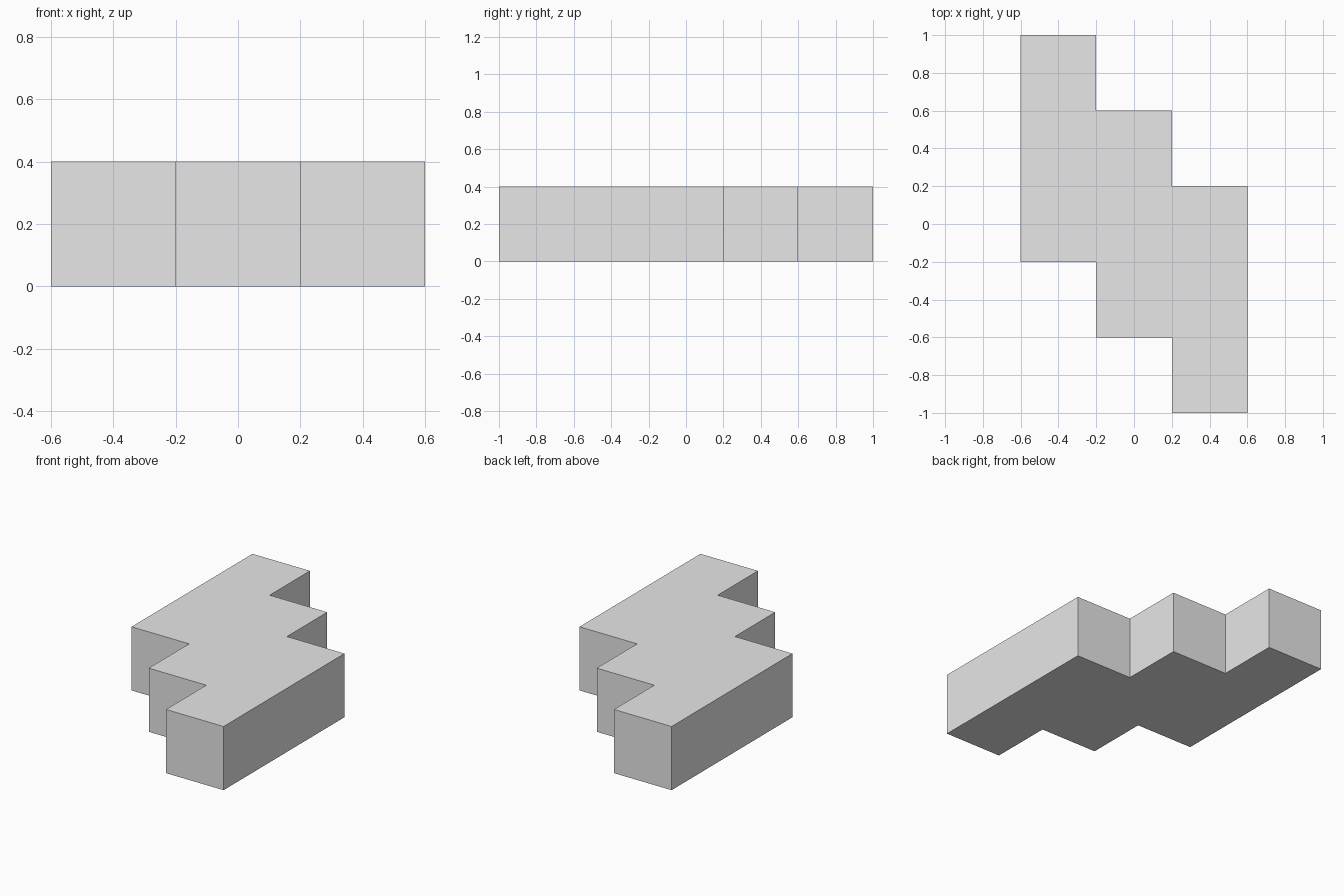
import bpy
import bmesh

cube = bpy.data.objects.get("Cube")
if cube:
    bpy.data.objects.remove(cube, do_unlink=True)

STEP = 0.4      # width of each bar and offset between neighbours
LENGTH = 1.2    # length of each bar
HEIGHT = 0.4

# Plain grey material
grey = bpy.data.materials.new("light_grey")
grey.use_nodes = True
colour = (0.8, 0.8, 0.8, 1)
grey.diffuse_color = colour
grey.node_tree.nodes["Principled BSDF"].inputs["Base Color"].default_value = colour

# Staircase outline: front edge left to right, then the back edge returning
front = []
for i in range(3):
    x, y = (i - 1.5) * STEP, -LENGTH / 2 + (1 - i) * STEP
    front += [(x, y), (x + STEP, y)]
outline = front + [(-x, -y) for x, y in front]

# Extrude the outline into one solid block
bm = bmesh.new()
base = bm.faces.new([bm.verts.new((x, y, 0)) for x, y in outline])
extruded = bmesh.ops.extrude_face_region(bm, geom=[base], use_keep_orig=True)
top_verts = [v for v in extruded["geom"] if isinstance(v, bmesh.types.BMVert)]
bmesh.ops.translate(bm, verts=top_verts, vec=(0, 0, HEIGHT))
bmesh.ops.recalc_face_normals(bm, faces=bm.faces[:])

mesh = bpy.data.meshes.new("stepped_block")
bm.to_mesh(mesh)
bm.free()
mesh.materials.append(grey)
block = bpy.data.objects.new("stepped_block", mesh)
bpy.context.collection.objects.link(block)
